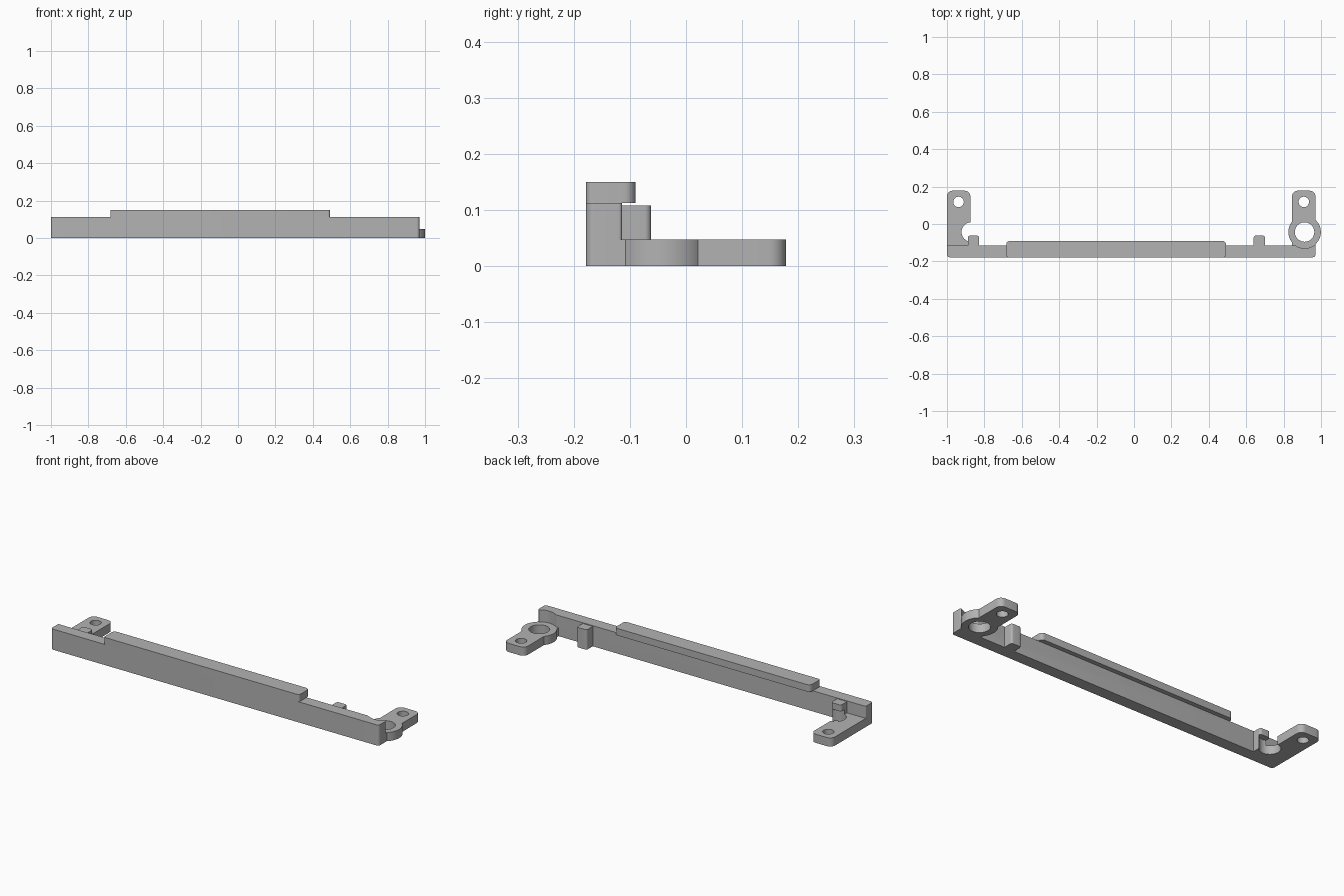
import bpy, bmesh, math

if "Cube" in bpy.data.objects:
    bpy.data.objects.remove(bpy.data.objects["Cube"])

grey = bpy.data.materials.new("plain grey")
grey.use_nodes = True
grey.diffuse_color = (0.45, 0.45, 0.45, 1)
grey.node_tree.nodes["Principled BSDF"].inputs["Base Color"].default_value = grey.diffuse_color

PLATE = 0.047      # thickness of the screw tabs
BAR = 0.112        # height of the long bar
FRONT, BACK = -0.178, -0.114
HOLE_Y = -0.043    # centre of the large holes


def prism(name, outline, z0, z1):
    bm = bmesh.new()
    face = bm.faces.new([bm.verts.new((x, y, z0)) for x, y in outline])
    top = bmesh.ops.extrude_face_region(bm, geom=[face])["geom"]
    bmesh.ops.translate(bm, vec=(0, 0, z1 - z0),
                        verts=[v for v in top if isinstance(v, bmesh.types.BMVert)])
    bmesh.ops.recalc_face_normals(bm, faces=bm.faces)
    mesh = bpy.data.meshes.new(name)
    bm.to_mesh(mesh)
    bm.free()
    mesh.materials.append(grey)
    obj = bpy.data.objects.new(name, mesh)
    bpy.context.collection.objects.link(obj)
    return obj


def arc(cx, cy, r, start, end, n):
    return [(cx + r * math.cos(math.radians(start + (end - start) * i / n)),
             cy + r * math.sin(math.radians(start + (end - start) * i / n)))
            for i in range(n + 1)]


def block(name, x0, x1, y0, y1, z0, z1, front_r=0.0, back_r=0.0):
    """Box with rounded upright corners."""
    pts = []
    for x, y, r, sx, sy, a in ((x1, y1, back_r, -1, -1, 0), (x0, y1, back_r, 1, -1, 90),
                               (x0, y0, front_r, 1, 1, 180), (x1, y0, front_r, -1, 1, 270)):
        pts += arc(x + sx * r, y + sy * r, r, a, a + 90, 8) if r else [(x, y)]
    return prism(name, pts, z0, z1)


def disc(name, x, y, r, z0, z1):
    return prism(name, arc(x, y, r, 0, 360, 64)[:-1], z0, z1)


def combine(obj, other, operation="DIFFERENCE"):
    mod = obj.modifiers.new("join", "BOOLEAN")
    mod.object, mod.operation, mod.solver = other, operation, "EXACT"
    bpy.context.view_layer.update()
    mesh = bpy.data.meshes.new_from_object(
        obj.evaluated_get(bpy.context.evaluated_depsgraph_get()))
    obj.modifiers.clear()
    obj.data = mesh
    bpy.data.objects.remove(other)


# Long bar, relieved above the ring so a screw head fits
bar = block("long_bar", -1, 0.97, FRONT, BACK, 0, BAR, 0.015, 0.006)
combine(bar, disc("relief", 0.912, HOLE_Y, 0.087, PLATE, 0.2))

# Raised rail overhanging the back of the bar
rail = block("raised_rail", -0.683, 0.492, FRONT, -0.09, BAR, 0.15, 0.012, 0.02)

# Tab on the model's right with an open notch
right_tab = block("right_tab", -1, -0.875, -0.15, 0.178, 0, PLATE, 0, 0.03)
combine(right_tab, disc("notch", -0.87, HOLE_Y, 0.052, -0.1, 0.2))
combine(right_tab, disc("screw_hole", -0.938, 0.118, 0.028, -0.1, 0.2))

# Tab on the model's left with a ring round its large hole
left_tab = block("left_tab", 0.845, 0.97, -0.12, 0.178, 0, PLATE, 0, 0.03)
combine(left_tab, disc("ring", 0.912, HOLE_Y, 0.087, 0, PLATE), "UNION")
combine(left_tab, disc("large_hole", 0.912, HOLE_Y, 0.052, -0.1, 0.2))
combine(left_tab, disc("screw_hole", 0.908, 0.118, 0.028, -0.1, 0.2))

# Locating pegs behind the bar; one is hollowed by the notch below its head
left_peg = block("left_peg", 0.64, 0.70, -0.13, -0.062, 0, 0.108, 0, 0.012)
right_peg = block("right_peg", -0.888, -0.828, -0.13, -0.062, 0, 0.108, 0, 0.012)
combine(right_peg, disc("peg_hollow", -0.87, HOLE_Y, 0.052, -0.1, 0.073))

# Smooth the round walls and keep the edges sharp
bpy.ops.object.select_all(action="DESELECT")
for part in (bar, rail, right_tab, left_tab, left_peg, right_peg):
    part.select_set(True)
bpy.context.view_layer.objects.active = bar
bpy.ops.object.shade_smooth_by_angle(angle=math.radians(30))
